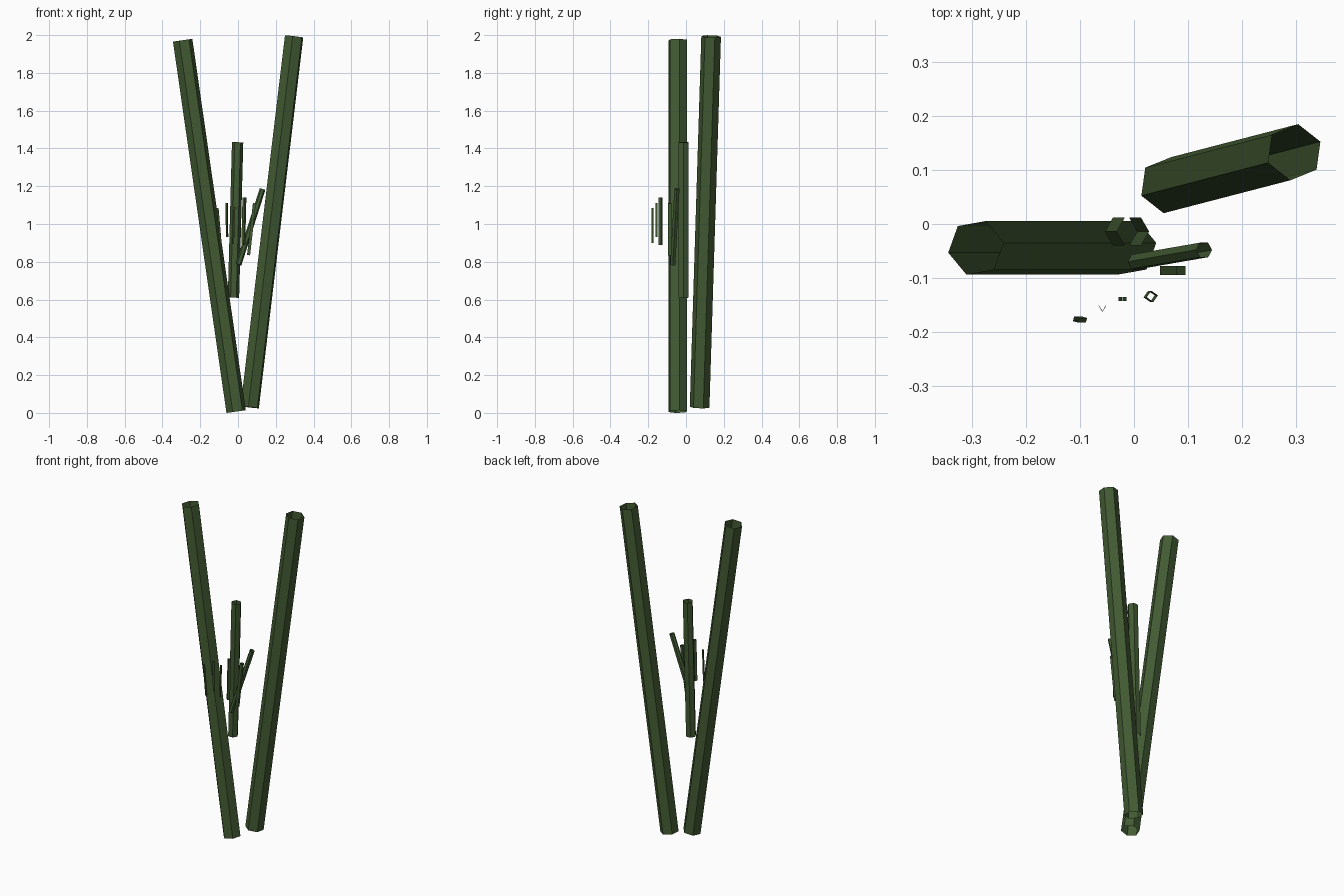
import bpy, bmesh, math
from mathutils import Vector, Matrix

if "Cube" in bpy.data.objects:
    bpy.data.objects.remove(bpy.data.objects["Cube"])

green = bpy.data.materials.new("dark_stem_green")
green.diffuse_color = (0.055, 0.105, 0.033, 1)
green.use_nodes = True
green.node_tree.nodes["Principled BSDF"].inputs["Base Color"].default_value = green.diffuse_color


def stem(name, base, tip, radius, sides, turn):
    """Open low-poly tube from base to tip; turn is the angle of its first corner."""
    a, b = Vector(base), Vector(tip)
    axis = b - a
    tilt = Vector((0, 0, 1)).rotation_difference(axis).to_matrix()
    ring = [tilt @ Vector((radius * math.cos(t), radius * math.sin(t), 0))
            for t in (math.radians(turn) + math.tau * i / sides for i in range(sides))]
    bm = bmesh.new()
    low = [bm.verts.new(a + p) for p in ring]
    high = [bm.verts.new(b + p) for p in ring]
    for i in range(sides):
        j = (i + 1) % sides
        bm.faces.new((low[i], low[j], high[j], high[i]))
    mesh = bpy.data.meshes.new(name)
    bm.to_mesh(mesh)
    bm.free()
    mesh.materials.append(green)
    bpy.context.collection.objects.link(bpy.data.objects.new(name, mesh))


# Two tall leaning stems
stem("left_stem", (-0.01, -0.044, 0.007), (-0.293, -0.044, 1.973), 0.0525, 6, 10)
stem("right_stem", (0.062, 0.072, 0.03), (0.297, 0.133, 1.993), 0.0525, 6, 22)

# Middle stem and its side branches
stem("middle_stem", (-0.024, -0.014, 0.61), (-0.002, -0.014, 1.433), 0.03, 6, 0)
stem("large_branch", (0.003, -0.07, 0.785), (0.13, -0.048, 1.185), 0.0155, 6, 0)
stem("small_branch", (0.056, -0.086, 0.835), (0.087, -0.086, 1.11), 0.0115, 4, 45)

# Thin twigs in front
stem("twig_a", (0.028, -0.134, 0.89), (0.034, -0.134, 1.14), 0.0105, 4, 10)
stem("twig_b", (-0.025, -0.139, 0.895), (-0.018, -0.139, 1.09), 0.0055, 4, 45)
stem("twig_c", (-0.058, -0.155, 0.93), (-0.059, -0.155, 1.11), 0.0075, 3, 270)
stem("twig_d", (-0.092, -0.177, 0.9), (-0.108, -0.177, 1.085), 0.006, 4, 30)
